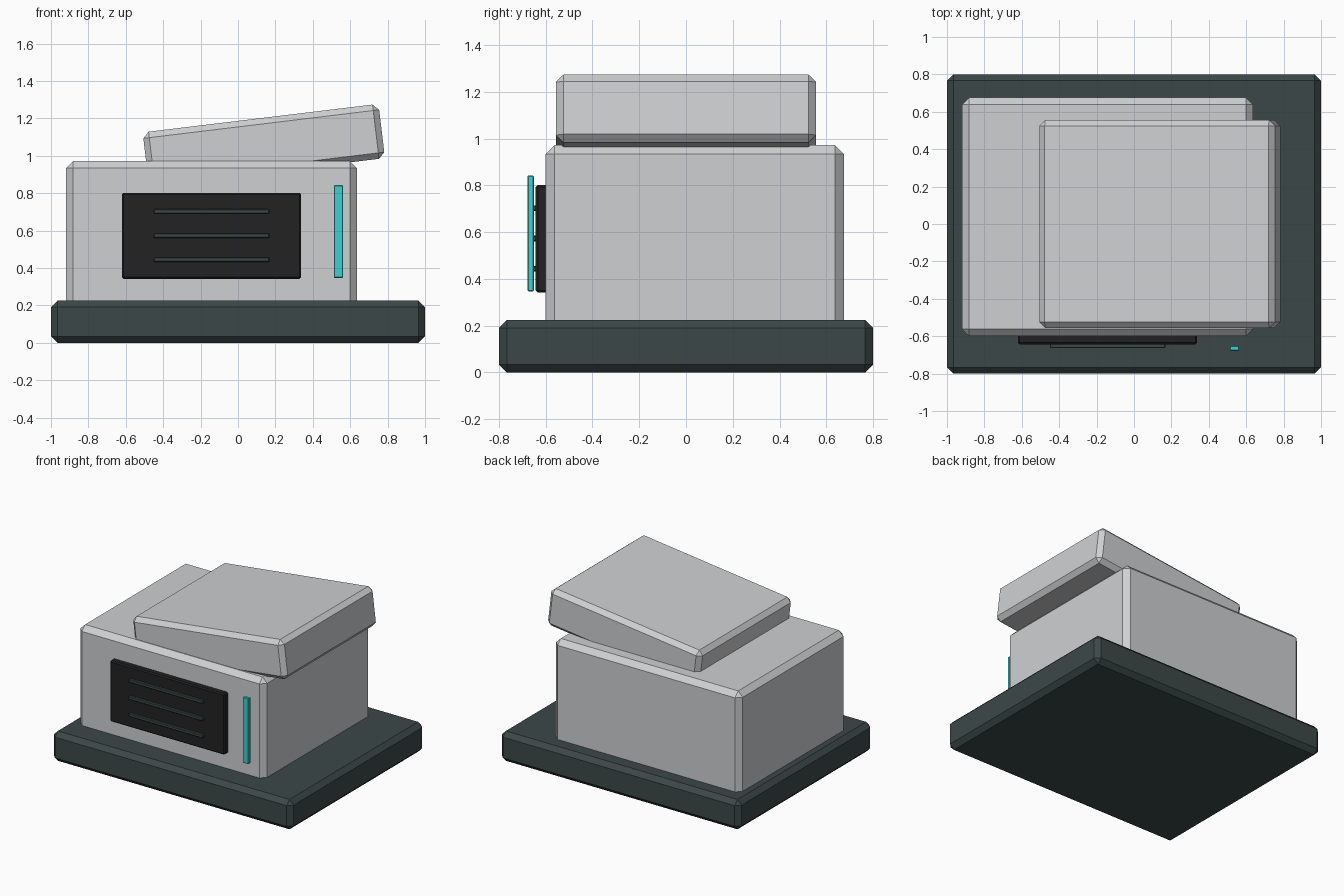
import bpy
import math

cube = bpy.data.objects.get("Cube")
if cube:
    bpy.data.objects.remove(cube, do_unlink=True)


def material(name, color):
    mat = bpy.data.materials.new(name)
    mat.use_nodes = True
    rgba = (*color, 1)
    mat.diffuse_color = rgba
    mat.node_tree.nodes["Principled BSDF"].inputs["Base Color"].default_value = rgba
    return mat


light_grey = material("light grey", (0.62, 0.63, 0.64))
dark_slate = material("dark slate", (0.045, 0.064, 0.064))
black = material("black", (0.016, 0.016, 0.016))
cyan = material("cyan", (0.05, 0.62, 0.64))


def box(name, low, high, bevel, mat, tilt=0):
    """Chamfered box between two corners, tilted about its own y axis."""
    centre = [(a + b) / 2 for a, b in zip(low, high)]
    bpy.ops.mesh.primitive_cube_add(size=1, location=centre)
    obj = bpy.context.object
    obj.name = name
    obj.scale = [b - a for a, b in zip(low, high)]
    bpy.ops.object.transform_apply(location=False, rotation=False, scale=True)
    obj.rotation_euler.y = math.radians(tilt)
    mod = obj.modifiers.new("chamfer", "BEVEL")
    mod.width = bevel
    mod.segments = 1
    mod.limit_method = "NONE"
    obj.data.materials.append(mat)
    return obj


# Plinth, cabinet and tilted lid
box("base", (-1, -0.8, 0), (1, 0.8, 0.225), 0.034, dark_slate)
box("cabinet", (-0.92, -0.6, 0.15), (0.636, 0.676, 0.972), 0.038, light_grey)
box("lid", (-0.497, -0.557, 0.91), (0.773, 0.557, 1.202), 0.032, light_grey, tilt=-6.9)

# Front panel with three raised vent bars
box("front_panel", (-0.62, -0.643, 0.342), (0.337, -0.58, 0.802), 0.009, black)
for i in range(3):
    z = 0.444 + i * 0.129
    box(f"vent_bar_{i + 1}", (-0.45, -0.663, z - 0.012), (0.168, -0.63, z + 0.012), 0.004, dark_slate)

# Upright light strip standing just off the cabinet
box("light_strip", (0.513, -0.678, 0.347), (0.562, -0.651, 0.843), 0.004, cyan)
